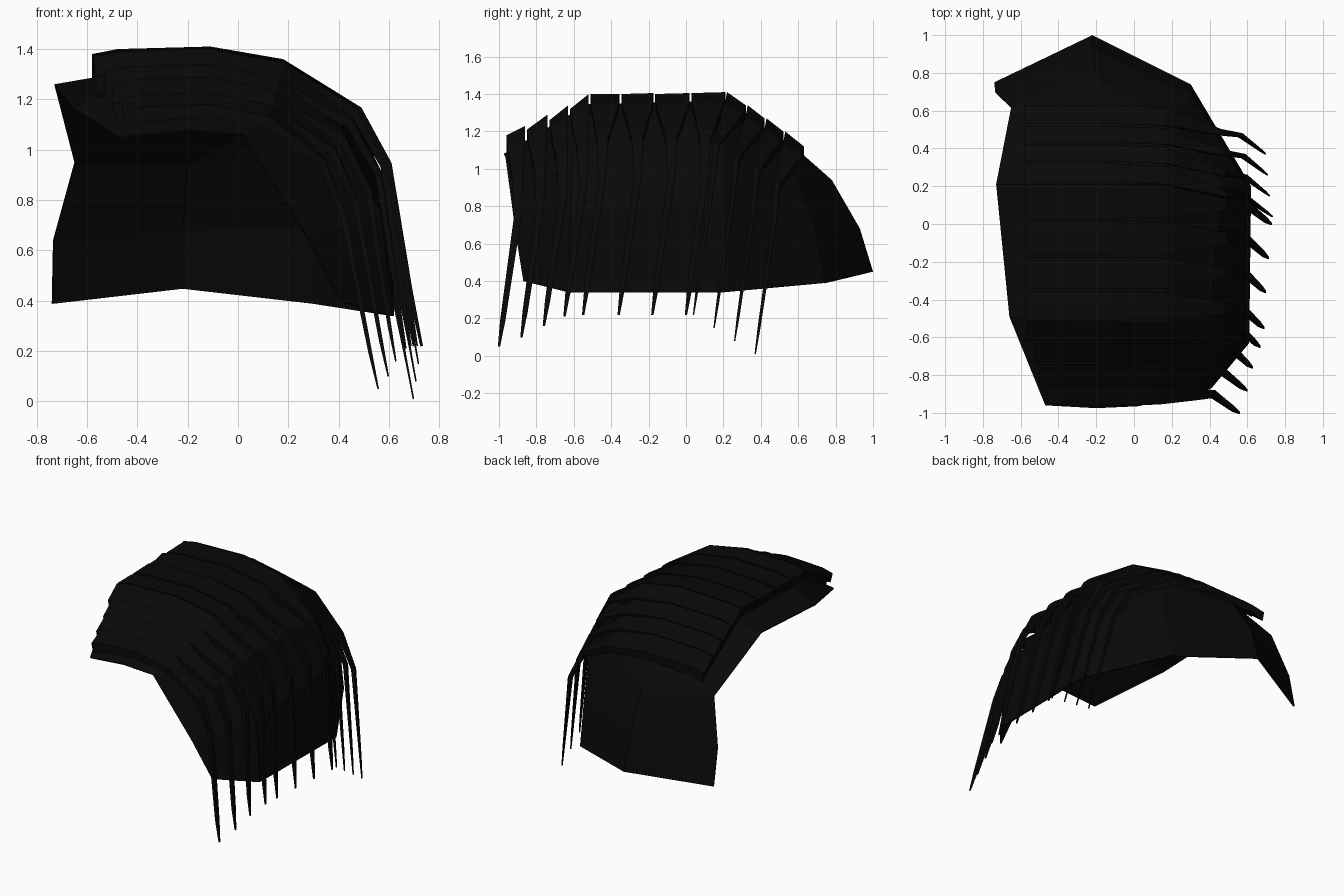
import bpy, bmesh
from mathutils import Vector

if "Cube" in bpy.data.objects:
    bpy.data.objects.remove(bpy.data.objects["Cube"])

black = bpy.data.materials.new("matte_black")
black.diffuse_color = (0.0025, 0.0025, 0.0025, 1)
black.use_nodes = True
black.node_tree.nodes["Principled BSDF"].inputs["Base Color"].default_value = black.diffuse_color


def make(name, bm):
    bmesh.ops.recalc_face_normals(bm, faces=bm.faces)
    me = bpy.data.meshes.new(name)
    bm.to_mesh(me)
    bm.free()
    me.materials.append(black)
    ob = bpy.data.objects.new(name, me)
    bpy.context.collection.objects.link(ob)
    return ob


# Shell: cap edge A, crown B, shoulder M, then rings C, D and rim E from front to back
A = [(-.47, -.96, 1.05), (-.66, -.49, 1.17), (-.73, .21, 1.26)]
B = [(-.2, -.975, 1.08), (-.12, -.53, 1.345), (-.12, .21, 1.365), (-.2, .61, 1.09)]
M = [(-.09, -.97, 1.07), (.16, -.56, 1.285), (.17, .21, 1.315), (.02, .59, 1.07)]
C = [(.02, -.965, 1.06), (.38, -.6, 1.08), (.47, .2, 1.12),
     (.2, .55, 1.04), (-.2, .78, .94), (-.65, .62, .95)]
D = [(.28, -.91, .65), (.57, -.62, .75), (.6, .2, .85),
     (.31, .68, .7), (-.22, .93, .68), (-.735, .7, .64)]
E = [(.41, -.87, .4), (.61, -.63, .34), (.62, .2, .34),
     (.3, .74, .39), (-.22, 1.0, .45), (-.74, .75, .39)]
bm = bmesh.new()
a, b, m, c, d, e = [[bm.verts.new(p) for p in row] for row in (A, B, M, C, D, E)]
a.append(c[5])
for upper, lower in ((a, b), (b, m), (m, c), (c, d), (d, e)):
    for i in range(min(len(upper), len(lower)) - 1):
        bm.faces.new((upper[i], upper[i + 1], lower[i + 1], lower[i]))
bm.faces.new((m[3], c[3], c[4]))
bm.faces.new((b[3], m[3], c[4]))
bm.faces.new((b[3], c[4], c[5]))
shell = make("shoulder_shell", bm)
solid = shell.modifiers.new("thickness", 'SOLIDIFY')
solid.thickness = 0.01
solid.offset = -1

# Arc shared by all blades: x, z of the outer face, ending at the knee
ARC = [(-.57, 1.38), (-.47, 1.40), (-.11, 1.41), (.18, 1.36), (.49, 1.17), (.61, .95)]

# Per blade: front y, back y, front z, back z, left end x, knee x, tip x, tip y, tip z
BLADES = [
    (-.96, -.86, 1.18, 1.23, -.46, .43, .56, -1.0, .05),
    (-.85, -.74, 1.21, 1.29, -.50, .48, .60, -.88, .10),
    (-.73, -.63, 1.26, 1.34, -.53, .53, .63, -.76, .16),
    (-.62, -.52, 1.32, 1.40, -.57, .57, .67, -.65, .21),
    (-.51, -.355, 1.40, 1.40, -.57, .59, .69, -.55, .22),
    (-.345, -.175, 1.40, 1.405, -.57, .60, .70, -.36, .22),
    (-.165, .02, 1.40, 1.405, -.57, .61, .715, -.18, .22),
    (.03, .21, 1.405, 1.41, -.57, .61, .73, 0.0, .22),
    (.22, .32, 1.41, 1.34, -.58, .605, .735, .04, .22),
    (.33, .42, 1.34, 1.27, -.58, .60, .72, .15, .15),
    (.43, .52, 1.27, 1.20, -.58, .59, .71, .26, .08),
    (.53, .63, 1.20, 1.12, -.58, .575, .70, .37, .01),
]


def blade(index, y0, y1, z0, z1, left, knee, tipx, tipy, tipz):
    mid, width = (y0 + y1) / 2, y1 - y0
    zmid = (z0 + z1) / 2
    slim = 1 if index < 9 else .55  # rear blades have finer points
    # Centre path, width, thickness and edge tilt at each step along the blade
    steps = []
    for i, (x, z) in enumerate(ARC):
        x = x * left / -.57 if x < -.2 else x * knee / .61 if x > 0 else x
        bend = (0, 0, 0, .1, .85, 1)[i]
        y = mid + (tipy + .1 - mid) * bend
        w = (width, width, width, width * .95, .06 * slim, .04 * slim)[i]
        t = (.07, .06, .05, .045, .035, .025)[i]
        steps.append((Vector((x, y, z + zmid - 1.41)), w, t, (z1 - z0) * (1 - bend)))
    tip, last = Vector((tipx, tipy, tipz)), steps[-1][0]
    steps.append((last.lerp(tip, .8), .028 * slim, .015 * slim, 0))
    steps.append((tip, .012 * slim, .006, 0))

    bm = bmesh.new()
    rings = []
    for i, (p, w, t, tilt) in enumerate(steps):
        tangent = steps[min(i + 1, 7)][0] - steps[max(i - 1, 0)][0]
        inward = Vector((tangent.z, 0, -tangent.x)).normalized() * t
        half = Vector((0, w / 2, tilt / 2))
        rings.append([bm.verts.new(v) for v in
                      (p - half, p + half, p + half + inward, p - half + inward)])
    for r, s in zip(rings, rings[1:]):
        for k in range(4):
            n = (k + 1) % 4
            bm.faces.new((r[k], r[n], s[n], s[k]))
    bm.faces.new(rings[0])
    bm.faces.new(rings[-1])
    make(f"blade_{index:02d}", bm)


# Overlapping blades laid across the shell from front to back
for n, spec in enumerate(BLADES, 1):
    blade(n, *spec)
